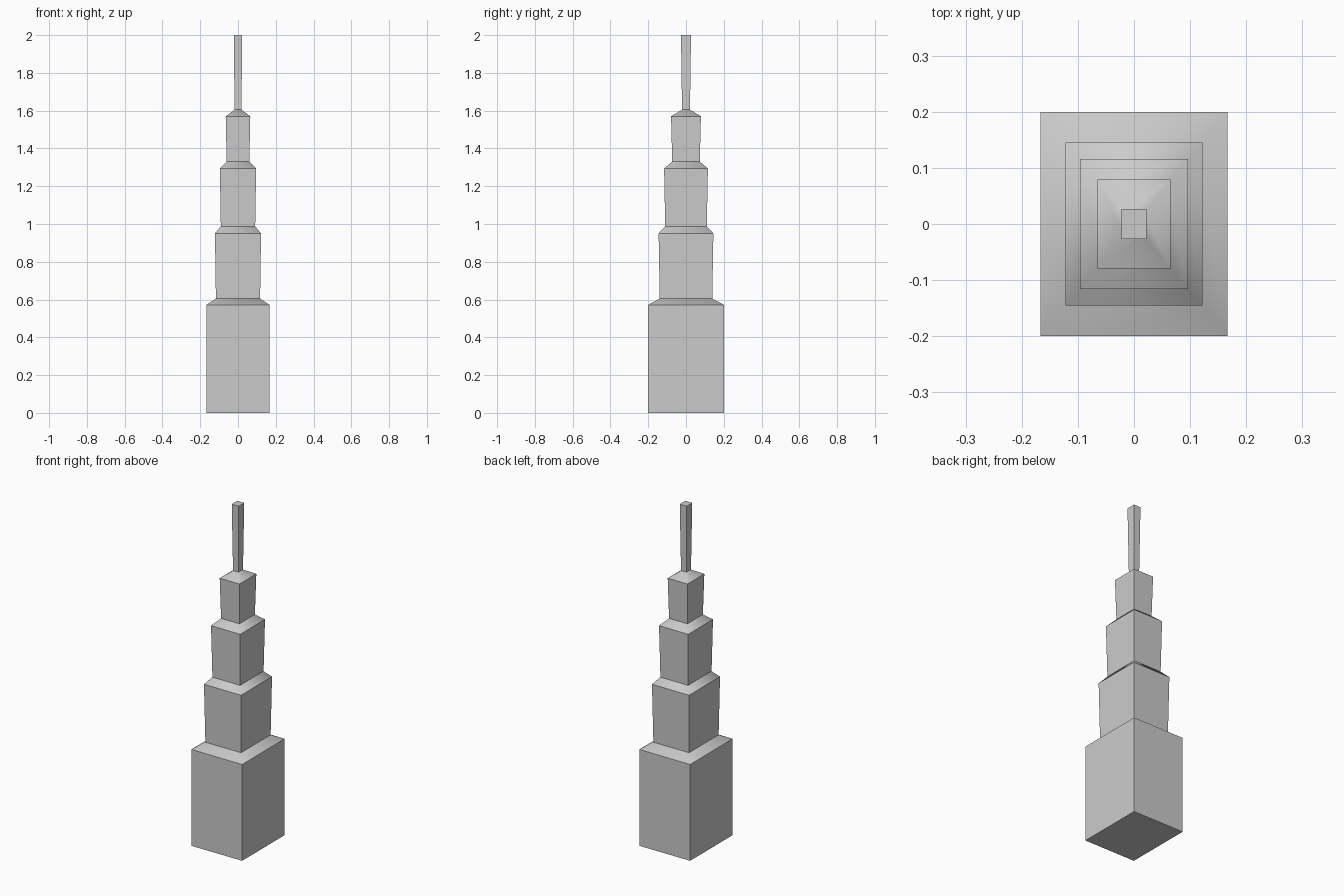
import bpy, bmesh

if "Cube" in bpy.data.objects:
    bpy.data.objects.remove(bpy.data.objects["Cube"])

# Tower silhouette: (height, half width x, half depth y) from ground to spire tip
LEVELS = [
    (0.0, 0.167, 0.200), (0.572, 0.167, 0.200),    # base block
    (0.605, 0.117, 0.139), (0.950, 0.122, 0.145),  # second tier
    (0.987, 0.091, 0.110), (1.294, 0.096, 0.116),  # third tier
    (1.330, 0.060, 0.073), (1.570, 0.065, 0.079),  # fourth tier
    (1.605, 0.018, 0.021), (2.0, 0.0225, 0.0265),  # spire
]

bm = bmesh.new()

# One rectangular ring per level
rings = [[bm.verts.new((sx * hx, sy * hy, z))
          for sx, sy in ((-1, -1), (1, -1), (1, 1), (-1, 1))]
         for z, hx, hy in LEVELS]

# Walls and sloped ledges between neighbouring rings, then the two caps
for low, high in zip(rings, rings[1:]):
    for i in range(4):
        j = (i + 1) % 4
        bm.faces.new((low[i], low[j], high[j], high[i]))
bm.faces.new(rings[0][::-1])
bm.faces.new(rings[-1])

# Only the hips of the sloped ledges are soft; every other edge is crisp
for f in bm.faces:
    f.smooth = True
for e in bm.edges:
    e.smooth = False
for low, high in zip(rings[1::2], rings[2::2]):
    for a, b in zip(low, high):
        bm.edges.get((a, b)).smooth = True

mesh = bpy.data.meshes.new("stepped_tower")
bm.to_mesh(mesh)
bm.free()
tower = bpy.data.objects.new("stepped_tower", mesh)
bpy.context.collection.objects.link(tower)
